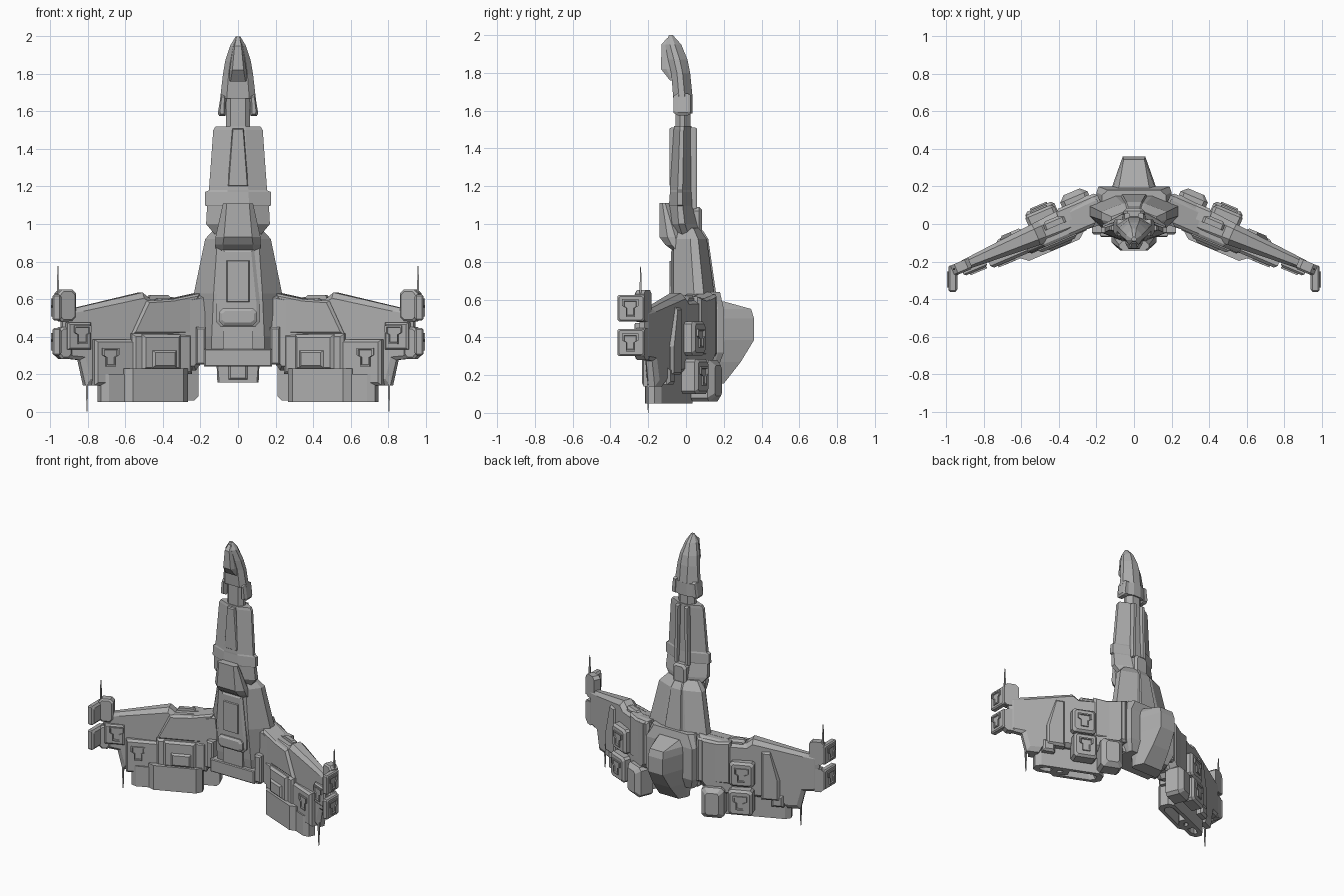
import bpy, bmesh, math
from mathutils import Vector

cube = bpy.data.objects.get("Cube")
if cube:
    bpy.data.objects.remove(cube, do_unlink=True)

grey = bpy.data.materials.new("hull_grey")
grey.use_nodes = True
grey.diffuse_color = (0.42, 0.42, 0.42, 1)
grey.node_tree.nodes["Principled BSDF"].inputs["Base Color"].default_value = (0.42, 0.42, 0.42, 1)

# The wings droop forward from the hull by this angle
SWEEP = math.radians(23)
S, C = math.sin(SWEEP), math.cos(SWEEP)
ROOT_Y = 0.166


def world(x, y, z):
    return Vector((x, y, z))


def side(a, d, b):
    return Vector((d, a, b))


def on_wing(ref=0.0):
    """Frame whose x matches world x at depth ref from the wing plane."""
    def place(x, d, z):
        u = (x - ref * S) / C
        return Vector((u * C + d * S, ROOT_Y - u * S + d * C, z))
    return place


def stack(name, rings, mirror=False):
    """Skin a list of equal rings and cap both ends."""
    bm = bmesh.new()
    loops = [[bm.verts.new(p) for p in ring] for ring in rings]
    n = len(loops[0])
    for a, b in zip(loops, loops[1:]):
        for i in range(n):
            j = (i + 1) % n
            bm.faces.new((a[i], a[j], b[j], b[i]))
    bm.faces.new(loops[0][::-1])
    bm.faces.new(loops[-1])
    bmesh.ops.recalc_face_normals(bm, faces=bm.faces)
    mesh = bpy.data.meshes.new(name)
    bm.to_mesh(mesh)
    bm.free()
    mesh.materials.append(grey)
    ob = bpy.data.objects.new(name, mesh)
    bpy.context.collection.objects.link(ob)
    if mirror:
        ob.modifiers.new("Mirror", "MIRROR")
    return ob


def loft(name, rows, fracs=(0.3, 0.6), place=world, cx=0.0, mirror=False):
    """Eight-sided body; row = z, half width, front half, back half, front y, back y."""
    rings = []
    for z, w, wf, wb, yf, yb in rows:
        y1, y2 = (yf + (yb - yf) * f for f in fracs)
        half = [(wf, yf), (w, y1), (w, y2), (wb, yb)]
        ring = half + [(-x, y) for x, y in reversed(half)]
        rings.append([place(cx + x, y, z) for x, y in ring])
    return stack(name, rings, mirror)


def slab(name, outline, layers, place=world, mirror=False):
    """Flat outline raised through layers of (depth, inset)."""
    mid, ext = [], []
    for k in (0, 1):
        lo, hi = min(p[k] for p in outline), max(p[k] for p in outline)
        mid.append((lo + hi) / 2)
        ext.append((hi - lo) / 2)
    rings = []
    for d, inset in layers:
        f = [1 - inset / e for e in ext]
        rings.append([place(mid[0] + (a - mid[0]) * f[0], d, mid[1] + (b - mid[1]) * f[1])
                      for a, b in outline])
    return stack(name, rings, mirror)


def rect(a0, a1, b0, b1):
    return [(a0, b0), (a1, b0), (a1, b1), (a0, b1)]


def chamfer(a0, a1, b0, b1, c=0.02):
    return [(a0 + c, b0), (a1 - c, b0), (a1, b0 + c), (a1, b1 - c),
            (a1 - c, b1), (a0 + c, b1), (a0, b1 - c), (a0, b0 + c)]


def wing_block(name, outline, outer, inner=0.0, edge=0.015):
    step = edge if outer > inner else -edge
    return slab(name, outline, [(inner, 0), (outer - step, 0), (outer, edge)], on_wing(outer), True)


def hatch(name, a, b, depth, place, size=0.1):
    """Thin T-shaped access plate with a raised rim."""
    half = [(0.45, 0.5), (0.45, 0.12), (0.25, 0), (0.25, -0.5)]
    shape = half + [(-x, y) for x, y in reversed(half)]
    pts = [(a + x * size, b + y * size) for x, y in shape]
    sign = 1 if depth > 0 else -1
    slab(name, pts, [(depth, 0), (depth + sign * 0.009, 0), (depth + sign * 0.009, 0.009),
                     (depth + sign * 0.001, 0.012)], place, True)


# Nose with side skirts, canopy and neck
loft("nose", [(1.67, .095, .06, .03, -.068, .035), (1.8, .08, .05, .03, -.078, .022),
              (1.87, .068, .04, .025, -.095, .008), (1.95, .042, .025, .012, -.11, -.025),
              (2.0, .012, .006, .006, -.09, -.07)])
loft("nose_back_skirt", [(1.585, .07, .05, .03, 0, .035), (1.68, .07, .05, .03, 0, .035)])
slab("nose_side_skirt", [(.06, 1.69), (.091, 1.69), (.108, 1.59), (.1, 1.575), (.068, 1.575)],
     [(.025, .008), (.01, 0), (-.045, 0), (-.065, .012)], mirror=True)
loft("nose_canopy", [(1.76, .045, .04, .04, -.085, -.04), (1.82, .045, .03, .04, -.132, -.04),
                     (1.95, .025, .018, .02, -.13, -.05), (1.985, .012, .01, .01, -.1, -.07)])
loft("neck", [(1.48, .065, .04, .03, -.055, .025), (1.7, .065, .04, .03, -.055, .025)])

# Forward fuselage with side ridges, front strip and back rails
loft("forward_fuselage", [(1.52, .12, .04, .035, -.062, .03), (1.5, .132, .04, .035, -.065, .03),
                          (1.18, .155, .055, .04, -.085, .035), (1.17, .176, .055, .04, -.085, .035),
                          (1.1, .176, .06, .04, -.09, .04), (1.095, .165, .06, .04, -.09, .04),
                          (1.0, .17, .07, .05, -.09, .06), (.94, .12, .07, .05, -.07, .08)], (.34, .56))
slab("front_strip", [(-.03, 1.51), (.03, 1.51), (.055, 1.2), (-.055, 1.2)],
     [(-.04, 0), (-.08, 0), (-.088, .006)])
slab("back_rail", [(.022, 1.51), (.05, 1.51), (.06, 1.08), (.03, 1.08)],
     [(0, 0), (.05, 0), (.058, .005)], mirror=True)
slab("back_hub", chamfer(-.055, .055, .93, 1.09), [(0, 0), (.07, 0), (.085, .015)])

# Collar and main hull
loft("collar", [(1.07, .08, .06, .05, -.08, 0), (1.11, .08, .06, .06, -.14, -.09),
                (.93, .12, .075, .08, -.14, 0),
                (.89, .12, .08, .08, -.11, 0), (.86, .12, .08, .08, -.07, 0)][1:])
loft("main_hull", [(.25, .19, .14, .12, -.03, .16), (.4, .22, .14, .13, -.05, .17),
                   (.63, .235, .13, .1, -.065, .15), (.92, .175, .11, .06, -.065, .11),
                   (.98, .12, .08, .04, -.05, .07)], (.5, .74))
slab("belly_panel", [(-.085, .87), (.085, .87), (.118, .57), (.118, .48), (.09, .45),
                     (-.09, .45), (-.118, .48), (-.118, .57)],
     [(-.02, 0), (-.07, 0), (-.08, .02)])
slab("belly_door", rect(-.065, .065, .58, .81), [(-.07, 0), (-.088, .008)])
slab("belly_foot", chamfer(-.1, .1, .46, .55), [(-.05, 0), (-.09, 0), (-.1, .015)])
slab("lower_keel", rect(-.08, .08, .3, .47), [(0, 0), (-.06, 0)])
slab("lower_crossbar", rect(-.18, .18, .24, .335), [(.12, 0), (-.065, 0), (-.07, .006)])
slab("lower_post", rect(.17, .225, .25, .45), [(.1, 0), (-.045, 0), (-.055, .01)], mirror=True)

# Rear drive pod and its saddle
loft("rear_saddle", [(.24, .17, .15, .16, .05, .17), (.32, .2, .17, .19, .05, .2),
                     (.55, .2, .17, .19, .05, .2), (.64, .17, .15, .14, .05, .18)], (.3, .8))
loft("rear_pod", [(.155, .11, .1, .08, .1, .2), (.27, .115, .11, .07, .1, .29),
                  (.385, .115, .11, .06, .1, .36), (.5, .115, .11, .06, .1, .36),
                  (.55, .11, .1, .055, .1, .345), (.59, .1, .1, .08, .1, .2)], (.1, .4))
loft("rear_spine", [(.56, .1, .1, .07, .05, .17), (.92, .06, .06, .04, .04, .118),
                    (.965, .045, .045, .03, .04, .09)])
slab("tail_vent", rect(-.05, .05, .17, .25), [(.15, 0), (.1, 0), (.09, .01)])

# Wings: a tapering slab with bevelled edges
wing = [(.18, .64), (.34, .605), (.48, .6), (.52, .635), (.86, .555), (.94, .54), (.94, .285),
        (.85, .275), (.82, .14), (.74, .14), (.7, .2), (.24, .22), (.18, .3)]


def wing_layer(sign, fraction, inset):
    ring = []
    for x, z in wing:
        t = (.085 - .055 * (x - .2) / .7) * fraction * sign
        x2 = .56 + (x - .56) * (1 - inset)
        z2 = .4 + (z - .4) * (1 - inset * 1.6)
        ring.append(on_wing()(x2, t, z2))
    return ring


stack("wing", [wing_layer(-1, 1, .08), wing_layer(-1, .5, 0),
               wing_layer(1, .5, 0), wing_layer(1, 1, .08)], True)
wing_block("wing_root_front", [(.2, .63), (.34, .6), (.48, .59), (.56, .41), (.2, .41)], -.08)
wing_block("wing_root_back", [(.2, .63), (.34, .605), (.42, .615), (.42, .3), (.2, .3)], .08)
wing_block("wing_back_panel", [(.6, .56), (.66, .56), (.72, .35), (.72, .2), (.6, .2)], .065)
wing_block("leading_edge_plate", chamfer(.38, .49, .56, .622, .01), .045)

# Armour on the wing fronts
wing_block("inner_armour", rect(.24, .56, .2, .415), -.085)
wing_block("raised_armour", rect(.3, .505, .22, .41), -.1)
wing_block("armour_cap", rect(.32, .455, .23, .33), -.112)
wing_block("outer_armour", rect(.53, .76, .14, .385), -.075)
wing_block("tip_armour", rect(.78, .905, .33, .475), -.055, edge=.01)
hatch("armour_hatch", .68, .29, -.075, on_wing(-.075))
hatch("tip_hatch", .83, .41, -.055, on_wing(-.055))

# Engines under the wings, with hollow nozzles
for name, cx, w, front, top in (("inner_engine", .45, .17, -.115, .23),
                                ("outer_engine", .62, .115, -.085, .2)):
    back, c = .01, .035
    loft(name, [(top, w, w - c, w - c, front, back), (.05, w, w - c, w - c, front, back),
                (.05, w - .04, w - c - .035, w - c - .035, front + .025, back - .025),
                (.12, w - .07, w - c - .06, w - c - .06, front + .04, back - .04)],
         (.25, .75), on_wing(-.05), cx, True)

# Boxes on the wing backs
wing_block("back_tank", chamfer(.26, .405, .06, .28), .135, .01, edge=.03)
wing_block("lower_back_box", chamfer(.43, .585, .1, .285, .015), .13, .04, edge=.015)
wing_block("upper_back_box", chamfer(.43, .585, .305, .485, .015), .115, .03, edge=.015)
hatch("lower_back_hatch", .507, .195, .13, on_wing(.13))
hatch("upper_back_hatch", .507, .395, .115, on_wing(.115))
wing_block("back_stub", rect(.66, .74, .15, .24), .055)

# Wing tips with paired pods, hatches and aerials
wing_block("upper_tip_block", chamfer(.86, .955, .48, .65, .02), -.035, .025, .01)
wing_block("lower_tip_block", chamfer(.88, .955, .28, .45, .02), -.035, .025, .01)
for level, z0, z1 in (("upper", .485, .625), ("lower", .3, .445)):
    slab(level + "_tip_pod", chamfer(-.362, -.22, z0, z1, .008),
         [(.94, .015), (.952, 0), (.98, 0), (.988, .008)], side, True)
    hatch(level + "_pod_hatch", -.295, (z0 + z1) / 2, .988, side, .095)
for name, x, y, z0, z1 in (("upper_aerial", .96, -.24, .6, .775), ("lower_aerial", .805, -.2, .19, 0)):
    rings = [[Vector((x + r * sx, y + r * sy, z)) for sx, sy in ((1, 1), (-1, 1), (-1, -1), (1, -1))]
             for z, r in ((z0, .006), ((z0 + z1) / 2, .005), (z1, .002))]
    stack(name, rings, True)
